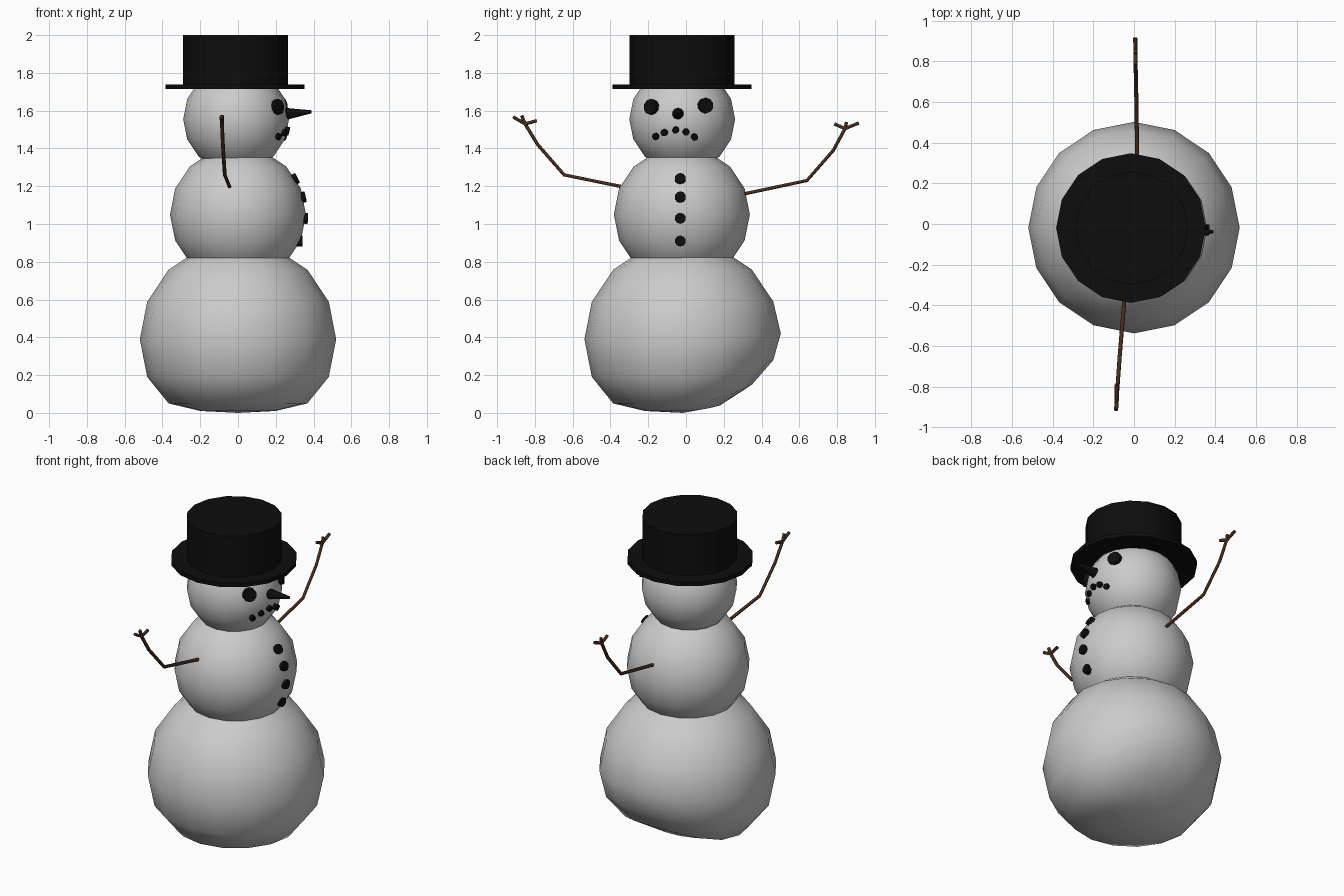
import bpy
from math import cos, radians, sqrt
from mathutils import Vector

if "Cube" in bpy.data.objects:
    bpy.data.objects.remove(bpy.data.objects["Cube"])


def material(name, rgb):
    m = bpy.data.materials.new(name)
    m.diffuse_color = (*rgb, 1)
    m.use_nodes = True
    m.node_tree.nodes["Principled BSDF"].inputs["Base Color"].default_value = m.diffuse_color
    return m


COAL = material("coal_black", (0.004, 0.004, 0.004))
WOOD = material("twig_brown", (0.07, 0.025, 0.01))


def snowball(name, centre, radius):
    bpy.ops.mesh.primitive_uv_sphere_add(segments=16, ring_count=8, radius=radius, location=centre)
    ob = bpy.context.object
    ob.name = name
    bpy.ops.object.shade_smooth()
    return ob


def stub(name, centre, axis, r1, r2, length, sides=10):
    """Cylinder or cone frustum centred on a point and aimed along an axis."""
    bpy.ops.mesh.primitive_cone_add(vertices=sides, radius1=r1, radius2=r2, depth=length, location=centre)
    ob = bpy.context.object
    ob.name = name
    ob.rotation_euler = Vector(axis).to_track_quat('Z', 'Y').to_euler()
    ob.data.materials.append(COAL)
    bpy.ops.object.shade_smooth_by_angle(angle=radians(40))
    return ob


def pebble(name, ball, y, z, r, length=0.03, flat=0.0):
    """Coal piece resting on the +x side of a snowball."""
    c, rad = ball
    dy, dz = y - c[1], z - c[2]
    n = Vector((sqrt(rad * rad - dy * dy - dz * dz), dy, dz))
    p = Vector(c) + n * 0.98
    n.z *= 1 - flat
    stub(name, p, n, r, r, length)


# Snow body
BASE = ((0, -0.018, 0.39), 0.52)
CHEST = ((0, -0.022, 1.05), 0.36)
HEAD = ((-0.01, -0.02, 1.555), 0.28)
base = snowball("base_snowball", *BASE)
snowball("chest_snowball", *CHEST)
snowball("head_snowball", *HEAD)

# Flattened underside, with a dent low at the back: ring height and lift per ring
rings = [(0, 0.03), (-0.20, 0.09), (-0.34, 0.10), (-0.38, 0.03), (-0.39, 0)]
for v in base.data.vertices:
    s = -v.co.z / BASE[1]
    if s < -0.01:
        continue
    k = min(range(5), key=lambda i: abs(s - cos(radians(90 - 22.5 * i))))
    horiz = max(Vector((v.co.x, v.co.y)).length, 1e-6)
    v.co.z = rings[k][0] + rings[k][1] * max(0, v.co.y / horiz) ** 2
base.data.update()

# Hat
stub("hat_brim", (-0.015, -0.02, 1.727), (0, 0, 1), 0.368, 0.368, 0.025, 16)
stub("hat_crown", (-0.013, -0.02, 1.865), (0, 0, 1), 0.278, 0.278, 0.27, 16)

# Face
pebble("eye_a", HEAD, -0.183, 1.62, 0.041, 0.04, 0.5)
pebble("eye_b", HEAD, 0.102, 1.627, 0.041, 0.04, 0.5)
mouth = [(-0.16, 1.463), (-0.115, 1.484), (-0.055, 1.497), (0.0, 1.487), (0.045, 1.46)]
for i, (y, z) in enumerate(mouth):
    pebble(f"mouth_{i}", HEAD, y, z, 0.018, 0.03)
stub("nose", (0.315, -0.04, 1.588), (1, 0.03, 0.08), 0.034, 0.008, 0.15)

# Buttons
for i, z in enumerate([1.24, 1.143, 1.03, 0.907]):
    pebble(f"button_{i}", CHEST, -0.03, z, 0.029, 0.035, 1.0 if z < 1 else 0.2)


# Twig arms with three fingers each
def arm(name, path, tips):
    cu = bpy.data.curves.new(name, 'CURVE')
    cu.dimensions = '3D'
    cu.bevel_depth = 0.01
    cu.bevel_resolution = 1
    cu.use_fill_caps = True
    for pts in [path] + [[path[-1], t] for t in tips]:
        sp = cu.splines.new('POLY')
        sp.points.add(len(pts) - 1)
        for p, co in zip(sp.points, pts):
            p.co = (*co, 1)
    cu.materials.append(WOOD)
    ob = bpy.data.objects.new(name, cu)
    bpy.context.collection.objects.link(ob)


arm("front_arm",
    [(-0.045, -0.34, 1.198), (-0.07, -0.645, 1.26), (-0.08, -0.785, 1.42), (-0.085, -0.852, 1.53)],
    [(-0.088, -0.915, 1.567), (-0.085, -0.87, 1.575), (-0.085, -0.79, 1.547)])
arm("back_arm",
    [(0.016, 0.31, 1.16), (0.011, 0.64, 1.23), (0.008, 0.78, 1.39), (0.007, 0.842, 1.505)],
    [(0.007, 0.785, 1.53), (0.007, 0.85, 1.54), (0.006, 0.915, 1.535)])
